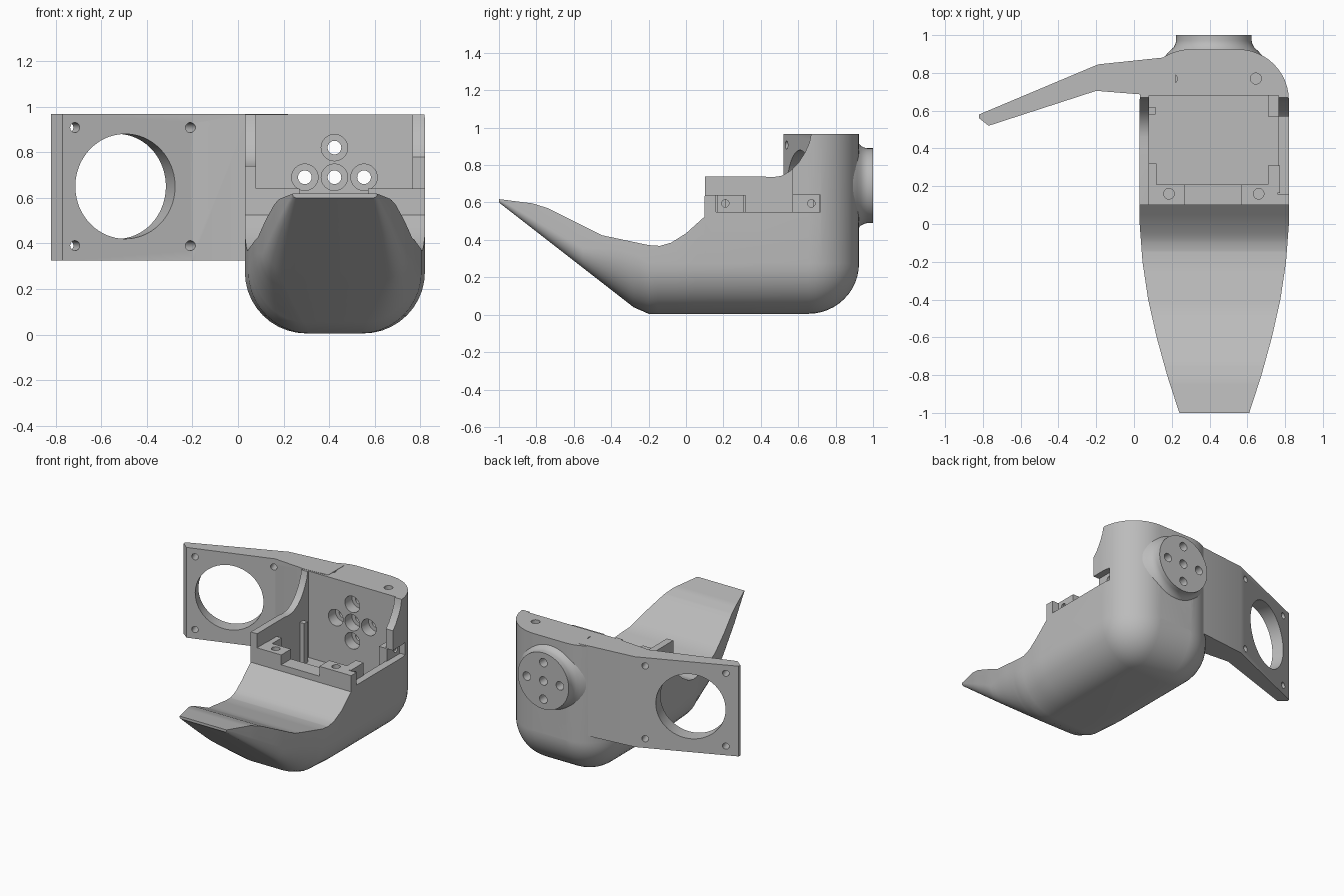
import bpy, bmesh
from math import sin, cos, pi, sqrt, radians
from mathutils import Vector

old = bpy.data.objects.get("Cube")
if old:
    bpy.data.objects.remove(old, do_unlink=True)

grey = bpy.data.materials.new("grey_plastic")
grey.use_nodes = True
COLOUR = (0.5, 0.5, 0.5, 1)
grey.diffuse_color = COLOUR
grey.node_tree.nodes["Principled BSDF"].inputs["Base Color"].default_value = COLOUR

CX = 0.425          # middle of the palm
WRIST_Z = 0.69      # wrist axis height


def finish(name, bm):
    bmesh.ops.recalc_face_normals(bm, faces=bm.faces)
    me = bpy.data.meshes.new(name)
    bm.to_mesh(me)
    bm.free()
    me.materials.append(grey)
    ob = bpy.data.objects.new(name, me)
    bpy.context.collection.objects.link(ob)
    return ob


def loft(name, rings, closed=False):
    """Skin equal-length rings of points; cap the ends unless closed."""
    bm = bmesh.new()
    rows = [[bm.verts.new(p) for p in ring] for ring in rings]
    n = len(rows[0])
    pairs = list(zip(rows, rows[1:])) + ([(rows[-1], rows[0])] if closed else [])
    for a, b in pairs:
        for i in range(n):
            j = (i + 1) % n
            bm.faces.new((a[i], a[j], b[j], b[i]))
    if not closed:
        bm.faces.new(rows[0])
        bm.faces.new(rows[-1])
    return finish(name, bm)


def box(name, x0, x1, y0, y1, z0, z1):
    return loft(name, [[(x0, y0, z), (x1, y0, z), (x1, y1, z), (x0, y1, z)] for z in (z0, z1)])


def rod(name, start, end, radius, n=32):
    start, end = Vector(start), Vector(end)
    u = (end - start).orthogonal().normalized()
    v = (end - start).normalized().cross(u)
    turn = [radius * (u * cos(2 * pi * i / n) + v * sin(2 * pi * i / n)) for i in range(n)]
    return loft(name, [[c + t for t in turn] for c in (start, end)])


def cut(ob, cutters):
    for c in cutters:
        m = ob.modifiers.new("cut", "BOOLEAN")
        m.operation, m.solver, m.object = "DIFFERENCE", "EXACT", c
        bpy.context.view_layer.objects.active = ob
        bpy.ops.object.modifier_apply(modifier=m.name)


def smooth(ob):
    bpy.ops.object.select_all(action="DESELECT")
    ob.select_set(True)
    bpy.context.view_layer.objects.active = ob
    bpy.ops.object.shade_smooth_by_angle(angle=radians(28))


def table(pts, y):
    for (a, fa), (b, fb) in zip(pts, pts[1:]):
        if y <= b:
            return fa + (fb - fa) * max(0, y - a) / (b - a)
    return pts[-1][1]


# Palm and tongue: cross-sections with rounded lower corners, along y
TOP = [(-1, .618), (-.82, .595), (-.74, .57), (-.45, .425), (-.2, .372), (-.14, .368),
       (-.08, .385), (0, .435), (.1, .525)]
BOTTOM = [(-1, .6), (-.28, .04), (-.2, .005)]
WIDTH = [(-1, .185), (-.8, .25), (-.6, .305), (-.4, .35), (-.2, .38), (0, .395)]
CORNER = [(-1, .015), (-.55, .08), (-.28, .24), (-.2, .27)]
R, Y_BACK, TOP_Z = .27, .655, .965


def section(y, top, ratio=1.0):
    w, r = table(WIDTH, y), table(CORNER, y)
    r, w = r * ratio, w - r * (1 - ratio)
    zb = table(BOTTOM, y) + R * (1 - ratio)
    rz = min(r * 1.3 if y < -.2 else r, .8 * (top - zb))
    arc = [(w - r + r * sin(a), zb + rz - rz * cos(a)) for a in [pi / 20 * i for i in range(11)]]
    half = arc + [(w, top)]
    return [(CX + x, y, z) for x, z in half] + [(CX - x, y, z) for x, z in reversed(half)]


steps = sorted({round(-1 + i * .05, 3) for i in range(23)} | {p[0] for p in TOP + BOTTOM})
rings = [section(y, table(TOP, y)) for y in steps]
rings += [section(y, TOP_Z) for y in (.101, Y_BACK)]
rings += [section(Y_BACK + R * sin(a), TOP_Z, max(cos(a), .01))
          for a in [pi / 24 * i for i in range(1, 13)]]
palm = loft("palm", rings)

# Openings in the palm
swoop = [(.05, .74), (.4, .74), (.46, .735), (.51, .742), (.56, .77), (.6, .81),
         (.635, .865), (.66, .92), (.67, .97), (.67, 1.1), (.05, 1.1)]
cutters = [
    loft("swoop_cutter", [[(x, y, z) for y, z in swoop] for x in (-.1, 1)]),
    box("cavity_cutter", .08, .765, .21, .68, .35, 1.1),
    box("front_wall_cutter", .08, 1, .05, .21, .64, 1.1),
    box("front_notch_cutter", .27, .57, .05, .22, .57, 1.1),
    box("right_wall_cutter", .76, 1, .16, .57, .55, 1.1),
    box("right_slot_cutter", .76, 1, .56, .72, .55, .64),
    box("right_corner_cutter", .76, 1, .05, .57, .64, 1.1),
]
cutters += [rod("front_screw_cutter", (x, .16, .45), (x, .16, .8), .028) for x in (.185, .66)]
cutters += [rod("top_screw_cutter", (x, .77, .84), (x, .77, 1.1), .029) for x in (.2, .645)]

# Wrist bolts: through hole plus counterbore from inside the cavity
bolts = []
for dx, dz in ((0, 0), (.13, 0), (-.13, 0), (0, .13), (0, -.13)):
    x, z = .423 + dx, WRIST_Z + dz
    bolts.append(rod("bolt_cutter", (x, .6, z), (x, 1.1, z), .03))
    bolts.append(rod("bore_cutter", (x, .6, z), (x, .76, z), .058))
cut(palm, cutters + bolts)

# Wrist flange, flaring into the palm
FLARE = [(.8, .15), (.885, .262), (.915, .235), (.935, .213), (.955, .203), (.97, .2), (1, .2)]
N = 64
flange = loft("wrist_flange", [[(.423 + r * cos(2 * pi * i / N), y, WRIST_Z + r * sin(2 * pi * i / N))
                               for i in range(N)] for y, r in FLARE])
cut(flange, bolts)

# Bent side plate with a round window
outline = [(-.82, .58), (-.19, .845), (.22, .888), (.22, .7), (.05, .685), (-.2, .705),
           (-.77, .52), (-.82, .56)]
plate = loft("side_plate", [[(x, y, z) for x, y in outline] for z in (.325, .967)])
normal = Vector((-sin(radians(20)), cos(radians(20)), 0)) * .3


def through(name, x, z, r, n):
    c = Vector((x, .61 + (x + .495) * .33, z))
    return rod(name, c - normal, c + normal, r, n)


holes = [through("window_cutter", -.495, .65, .23, 72)]
holes += [through("plate_screw_cutter", x, z, .022, 24) for x in (-.715, -.21) for z in (.39, .908)]
cut(plate, holes)

# Screw blocks on the right and posts in the cavity corners
blocks = [box("front_screw_block", .71, .772, .165, .31, .34, .64),
          box("back_screw_block", .71, .772, .57, .715, .34, .64)]
screws = [rod("block_screw_cutter", (.74, y, .595), (.9, y, .595), .02, 24) for y in (.21, .67)]
for b in blocks:
    cut(b, screws)
blocks += [box("front_post", .075, .12, .2, .32, .34, .638),
           box("back_post", .075, .115, .58, .62, .34, .638)]

for ob in cutters + bolts + holes + screws:
    bpy.data.objects.remove(ob, do_unlink=True)
for ob in [palm, flange, plate] + blocks:
    smooth(ob)
